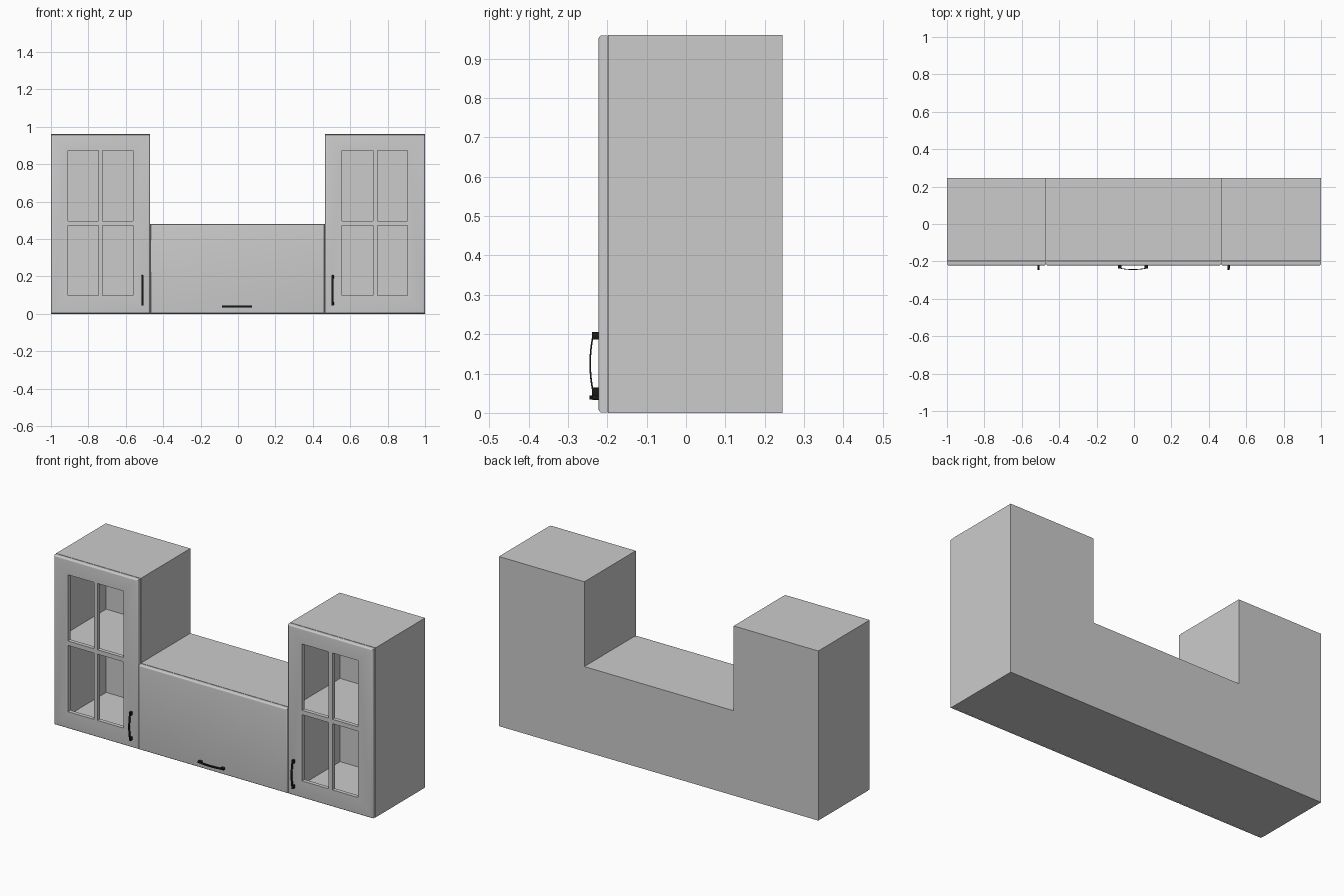
import bpy, bmesh, math
from mathutils import Matrix

if "Cube" in bpy.data.objects:
    bpy.data.objects.remove(bpy.data.objects["Cube"])

FRONT, DOOR_BACK, BODY_FRONT, BACK = -0.222, -0.1995, -0.198, 0.245

black = bpy.data.materials.new("black_metal")
black.diffuse_color = (0.01, 0.01, 0.01, 1)
black.use_nodes = True
black.node_tree.nodes["Principled BSDF"].inputs["Base Color"].default_value = black.diffuse_color


def add_box(bm, x0, x1, y0, y1, z0, z1):
    m = Matrix.Translation(((x0 + x1) / 2, (y0 + y1) / 2, (z0 + z1) / 2)) \
        @ Matrix.Diagonal((x1 - x0, y1 - y0, z1 - z0, 1))
    return bmesh.ops.create_cube(bm, size=1, matrix=m)["verts"]


def finish(bm, name, mat=None):
    bmesh.ops.recalc_face_normals(bm, faces=bm.faces)
    me = bpy.data.meshes.new(name)
    bm.to_mesh(me)
    bm.free()
    ob = bpy.data.objects.new(name, me)
    bpy.context.collection.objects.link(ob)
    if mat:
        me.materials.append(mat)
    return ob


def activate(ob):
    bpy.ops.object.select_all(action='DESELECT')
    ob.select_set(True)
    bpy.context.view_layer.objects.active = ob


def apply(ob, mod):
    activate(ob)
    bpy.ops.object.modifier_apply(modifier=mod.name)


def box(name, *dims):
    bm = bmesh.new()
    add_box(bm, *dims)
    return finish(bm, name)


def carcass(name, x0, x1, height):
    # Open-fronted shell
    bm = bmesh.new()
    add_box(bm, x0, x1, BODY_FRONT, BACK, 0, height)
    front = min(bm.faces, key=lambda f: f.calc_center_median().y)
    bm.faces.remove(front)
    me = bpy.data.meshes.new(name)
    bm.to_mesh(me)
    bm.free()
    ob = bpy.data.objects.new(name, me)
    bpy.context.collection.objects.link(ob)
    sol = ob.modifiers.new("panels", 'SOLIDIFY')
    sol.thickness, sol.offset, sol.use_even_offset = 0.01, -1, True
    apply(ob, sol)
    return ob


def door(name, x0, x1, height, panes_x=(), panes_z=()):
    # Slab with rounded front edges
    bm = bmesh.new()
    add_box(bm, x0, x1, FRONT, DOOR_BACK, 0.001, height - 0.001)
    edges = [e for e in bm.edges
             if all(v.co.y < FRONT + 0.001 for v in e.verts)]
    bmesh.ops.bevel(bm, geom=edges, offset=0.008, segments=4,
                    profile=0.5, affect='EDGES')
    ob = finish(bm, name)
    # Window openings
    if panes_x:
        bm = bmesh.new()
        for a, b in panes_x:
            for c, d in panes_z:
                add_box(bm, a, b, FRONT - 0.1, DOOR_BACK + 0.1, c, d)
        cutter = finish(bm, "pane_cutter")
        cutter.hide_render = True
        mod = ob.modifiers.new("panes", 'BOOLEAN')
        mod.operation, mod.solver, mod.object = 'DIFFERENCE', 'EXACT', cutter
        apply(ob, mod)
        bpy.data.objects.remove(cutter)
    activate(ob)
    bpy.ops.object.shade_smooth_by_angle(angle=math.radians(30))


def handle(name, x, z, horizontal=False):
    bm = bmesh.new()
    half, w, n = 0.082, 0.006, 12
    # Two feet
    for s in (-1, 1):
        c = s * (half - 0.011)
        vs = add_box(bm, -w, w, -0.017, 0.001, c - 0.010, c + 0.010)
        es = [e for e in bm.edges if e.verts[0] in vs and e.verts[1] in vs]
        bmesh.ops.bevel(bm, geom=es, offset=0.002, segments=2,
                        profile=0.5, affect='EDGES')
    # Bowed strap
    rings = []
    for i in range(n + 1):
        t = -1 + 2 * i / n
        y = -0.0235 + 0.009 * t * t
        rings.append([bm.verts.new((sx * w * 0.8, y + dy, t * (half - 0.003)))
                      for sx, dy in ((-1, 0), (1, 0), (1, 0.004), (-1, 0.004))])
    for a, b in zip(rings, rings[1:]):
        for k in range(4):
            bm.faces.new((a[k], a[(k + 1) % 4], b[(k + 1) % 4], b[k]))
    bm.faces.new(rings[0])
    bm.faces.new(rings[-1])
    m = Matrix.Translation((x, FRONT, z))
    if horizontal:
        m = m @ Matrix.Rotation(math.pi / 2, 4, 'Y')
    bm.transform(m)
    ob = finish(bm, name, black)
    activate(ob)
    bpy.ops.object.shade_smooth_by_angle(angle=math.radians(30))


# Tall glazed cabinets
rows = ((0.097, 0.472), (0.497, 0.872))
sides = (
    ("left", -1.0, -0.470, ((-0.910, -0.745), (-0.724, -0.562)), -0.511),
    ("right", 0.465, 1.0, ((0.556, 0.721), (0.747, 0.906)), 0.506),
)
for side, x0, x1, cols, hx in sides:
    carcass(side + "_cabinet", x0, x1, 0.96)
    box(side + "_shelf", x0 + 0.009, x1 - 0.009, BODY_FRONT + 0.01,
        BACK - 0.009, 0.473, 0.481)
    door(side + "_door", x0 + 0.001, x1 - 0.001, 0.96, cols, rows)
    handle(side + "_handle", hx, 0.125)

# Low middle cabinet
carcass("middle_cabinet", -0.470, 0.465, 0.48)
door("middle_door", -0.468, 0.463, 0.48)
handle("middle_handle", -0.005, 0.039, True)
